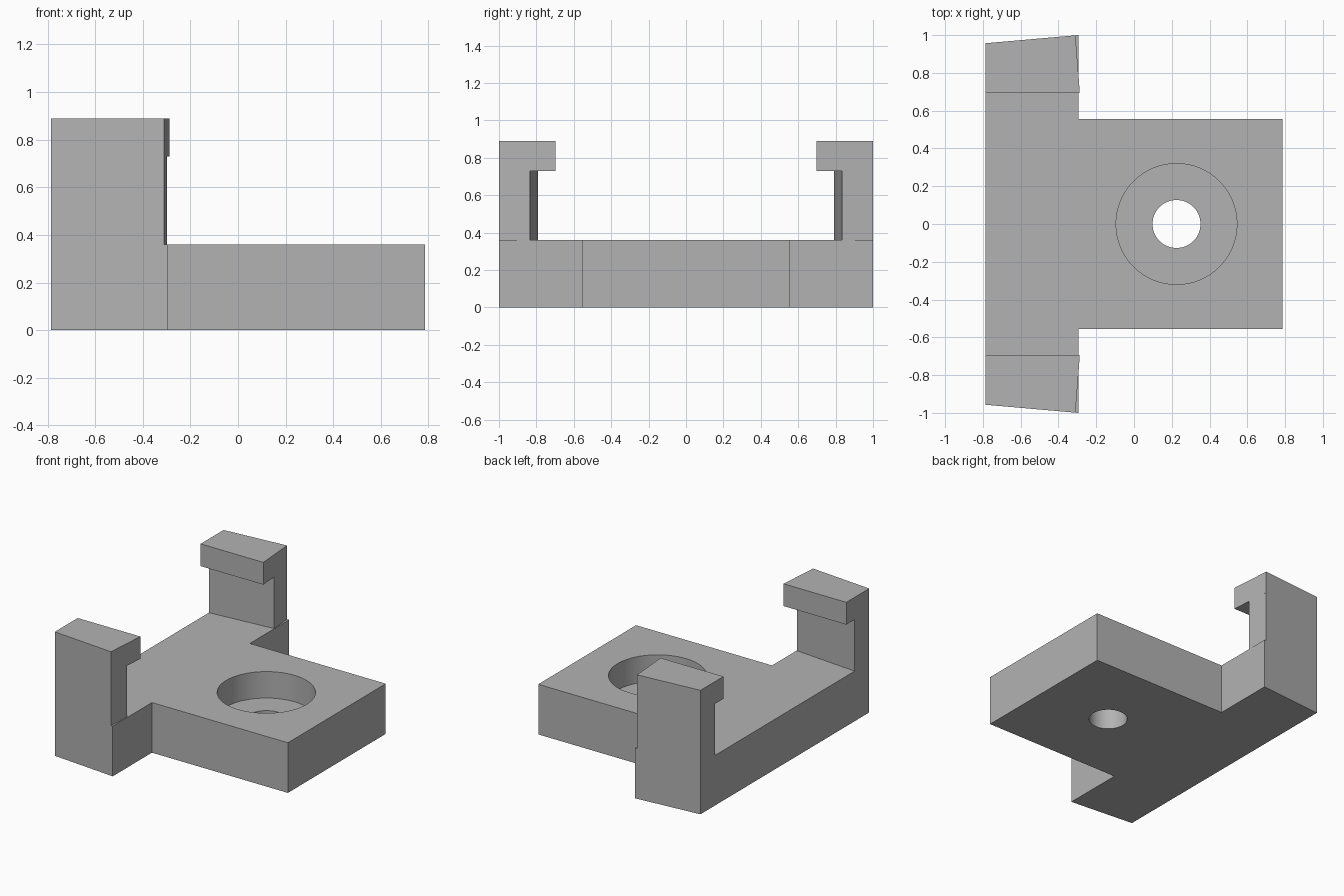
import bpy, bmesh, math

cube = bpy.data.objects.get("Cube")
if cube:
    bpy.data.objects.remove(cube, do_unlink=True)

grey = bpy.data.materials.new("plain grey")
grey.use_nodes = True
colour = (0.45, 0.45, 0.45, 1)
grey.diffuse_color = colour
grey.node_tree.nodes["Principled BSDF"].inputs["Base Color"].default_value = colour

BACK, STEP, FRONT = -0.785, -0.295, 0.785
TOP, LIP_BOTTOM, HOOK_TOP = 0.36, 0.73, 0.89
SLOPE = math.tan(math.radians(5))


def outer(x):
    """Slanted outer side of the crossbar and hooks."""
    return 1 + (x - STEP) * SLOPE


def prism(name, outline, z0, z1):
    bm = bmesh.new()
    face = bm.faces.new([bm.verts.new((x, y, z0)) for x, y in outline])
    new = bmesh.ops.extrude_face_region(bm, geom=[face])["geom"]
    for v in new:
        if isinstance(v, bmesh.types.BMVert):
            v.co.z = z1
    bmesh.ops.recalc_face_normals(bm, faces=bm.faces)
    mesh = bpy.data.meshes.new(name)
    bm.to_mesh(mesh)
    bm.free()
    mesh.materials.append(grey)
    obj = bpy.data.objects.new(name, mesh)
    bpy.context.collection.objects.link(obj)
    return obj


def combine(target, tool, operation):
    mod = target.modifiers.new(operation, 'BOOLEAN')
    mod.operation, mod.solver, mod.object = operation, 'EXACT', tool
    bpy.ops.object.select_all(action='DESELECT')
    bpy.context.view_layer.objects.active = target
    target.select_set(True)
    bpy.ops.object.modifier_apply(modifier=mod.name)
    bpy.data.objects.remove(tool, do_unlink=True)


# T-shaped base plate
half = [(BACK, outer(BACK)), (STEP, 1), (STEP, 0.555), (FRONT, 0.555)]
bracket = prism("bracket", half + [(x, -y) for x, y in reversed(half)], 0, TOP)

# Hook on each side: slanted wall with an overhanging lip
END, LIP_END = -0.31, -0.287
for side in (1, -1):
    wall = [(BACK, outer(BACK)), (END, outer(END)),
            (-0.298, outer(-0.298) - 0.166), (BACK, outer(BACK) - 0.166)]
    lip = [(BACK, outer(BACK)), (END, outer(END)), (LIP_END, 0.697), (BACK, 0.697)]
    for name, outline, z0, z1 in (("hook_wall", wall, TOP, LIP_BOTTOM),
                                  ("hook_lip", lip, LIP_BOTTOM, HOOK_TOP)):
        part = prism(name, [(x, y * side) for x, y in outline], z0, z1)
        combine(bracket, part, 'UNION')

# Counterbored screw hole
for radius, z0 in ((0.32, 0.17), (0.127, -0.1)):
    ring = [(0.225 + radius * math.cos(a), radius * math.sin(a))
            for a in (math.tau * i / 64 for i in range(64))]
    combine(bracket, prism("bore_cutter", ring, z0, TOP + 0.1), 'DIFFERENCE')

bpy.ops.object.select_all(action='DESELECT')
bracket.select_set(True)
bpy.context.view_layer.objects.active = bracket
bpy.ops.object.shade_smooth_by_angle(angle=math.radians(30))
# Flat sides stay flat; only the bores are smooth
for poly in bracket.data.polygons:
    cx, cy, _ = poly.center
    poly.use_smooth = abs(poly.normal.z) < 0.5 and math.hypot(cx - 0.225, cy) < 0.33
